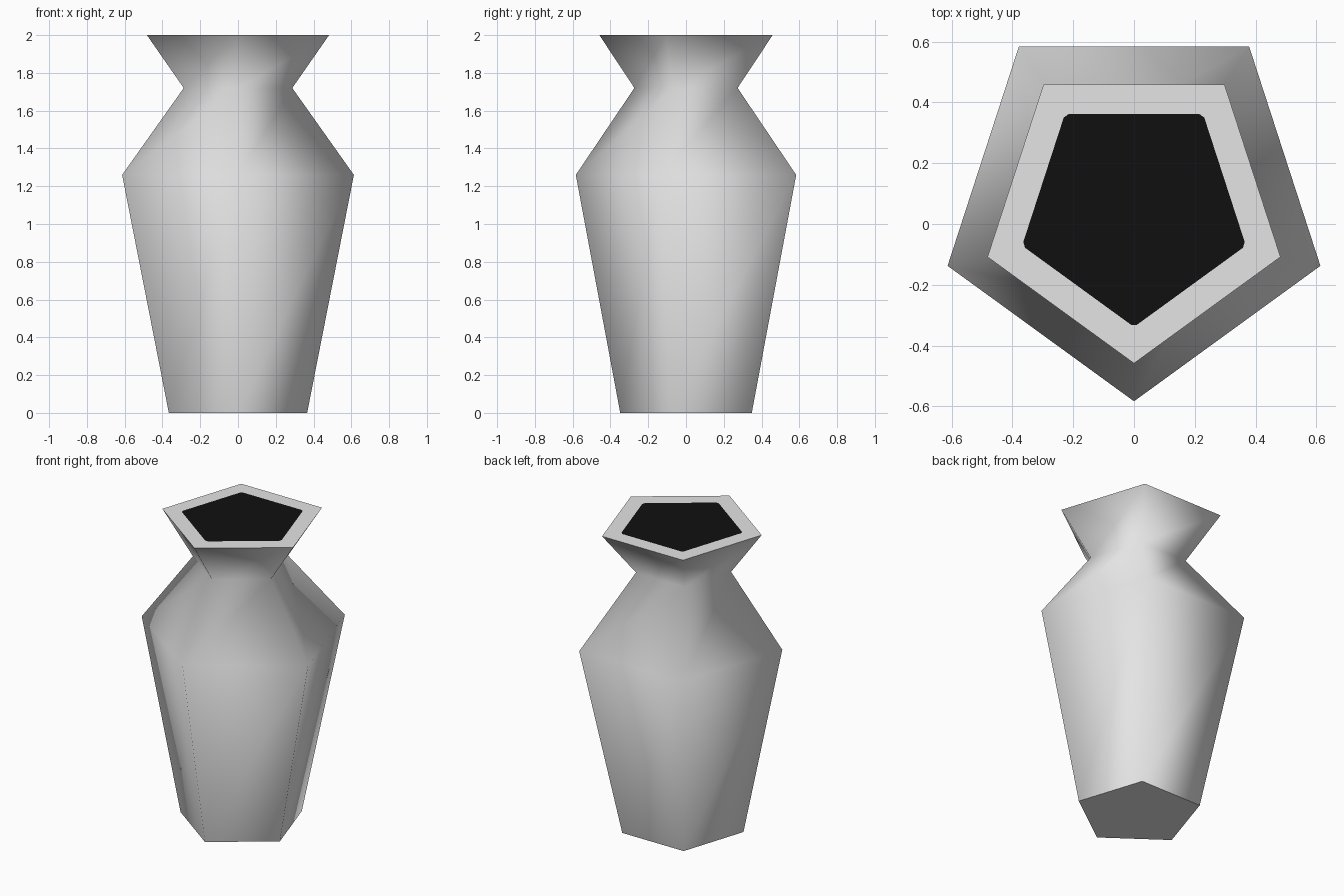
import bpy, bmesh, math

if "Cube" in bpy.data.objects:
    bpy.data.objects.remove(bpy.data.objects["Cube"])

def flat(name, v):
    m = bpy.data.materials.new(name)
    m.diffuse_color = (v, v, v, 1)
    m.use_nodes = True
    m.node_tree.nodes["Principled BSDF"].inputs["Base Color"].default_value = m.diffuse_color
    return m

SIDES = 5
CENTRE = 0.0955  # shifts each pentagon so its bounding box is centred
PROFILE = [(0.385, 0.0), (0.645, 1.26), (0.302, 1.72), (0.507, 2.0)]  # radius, height

bm = bmesh.new()

def ring(r, z):
    pts = []
    for i in range(SIDES):
        a = -math.pi / 2 + i * math.tau / SIDES
        pts.append(bm.verts.new((r * math.cos(a), r * (math.sin(a) + CENTRE), z)))
    return pts

# Vase walls: smooth shaded pentagonal rings
rings = [ring(r, z) for r, z in PROFILE]
for lo, hi in zip(rings, rings[1:]):
    for i in range(SIDES):
        j = (i + 1) % SIDES
        bm.faces.new((lo[i], lo[j], hi[j], hi[i])).smooth = True

# Flat base and top
base = bm.faces.new(rings[0][::-1])
top = bm.faces.new(rings[-1])
for f in (base, top):
    for e in f.edges:
        e.smooth = False
bm.normal_update()

# Pale rim around the dark mouth, whose corners are slightly clipped
bmesh.ops.inset_region(bm, faces=[top], thickness=0.097, use_even_offset=True)
bmesh.ops.bevel(bm, geom=list(top.verts), offset=0.012, segments=1, affect='VERTICES')
bm.normal_update()
for f in bm.faces:
    c = f.calc_center_median()
    if c.z > 1.99:
        f.smooth = False
        f.material_index = 1 if c.xy.length < 0.1 else 0

mesh = bpy.data.meshes.new("vase")
bm.to_mesh(mesh)
bm.free()
mesh.materials.append(flat("pale grey", 0.78))
mesh.materials.append(flat("black", 0.005))
bpy.context.collection.objects.link(bpy.data.objects.new("vase", mesh))
